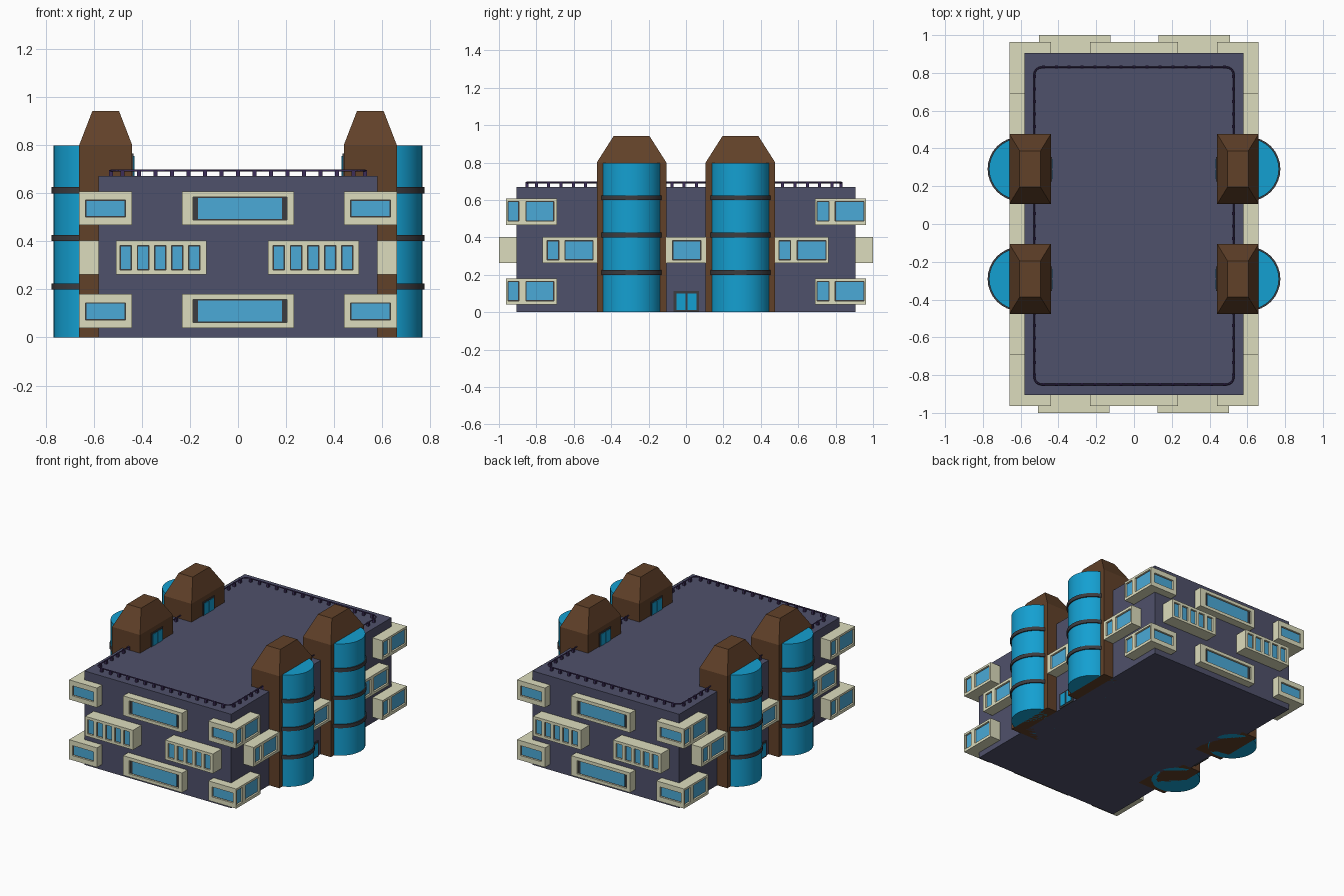
import bpy, bmesh, math
from mathutils import Matrix

if "Cube" in bpy.data.objects:
    bpy.data.objects.remove(bpy.data.objects["Cube"])


def mat(name, r, g, b):
    m = bpy.data.materials.new(name)
    m.diffuse_color = (r, g, b, 1)
    m.use_nodes = True
    m.node_tree.nodes["Principled BSDF"].inputs["Base Color"].default_value = m.diffuse_color
    return m


SLATE = mat("slate", 0.078, 0.082, 0.145)
CREAM = mat("cream", 0.72, 0.72, 0.51)
BROWN = mat("brown", 0.12, 0.053, 0.022)
CYAN = mat("cyan", 0.007, 0.35, 0.64)
GLASS = mat("glass", 0.07, 0.40, 0.68)
DARK = mat("dark", 0.045, 0.045, 0.05)
PURPLE = mat("purple", 0.045, 0.026, 0.10)


def finish(name, bm, material):
    bmesh.ops.recalc_face_normals(bm, faces=bm.faces)
    me = bpy.data.meshes.new(name)
    bm.to_mesh(me)
    bm.free()
    me.materials.append(material)
    ob = bpy.data.objects.new(name, me)
    bpy.context.collection.objects.link(ob)
    return ob


def add_box(bm, b):
    x0, x1, y0, y1, z0, z1 = b
    m = Matrix.Translation(((x0 + x1) / 2, (y0 + y1) / 2, (z0 + z1) / 2))
    m = m @ Matrix.Diagonal((x1 - x0, y1 - y0, z1 - z0, 1))
    return bmesh.ops.create_cube(bm, size=1, matrix=m)["verts"]


def turned(b):
    return (-b[1], -b[0], -b[3], -b[2], b[4], b[5])


def boxes(name, material, items, both=True):
    """Boxes in one object, repeated by a half turn about z."""
    bm = bmesh.new()
    for b in items:
        add_box(bm, b)
        if both:
            add_box(bm, turned(b))
    return finish(name, bm, material)


# main block
boxes("main_block", SLATE, [(-0.58, 0.58, -0.905, 0.905, 0, 0.67)], both=False)

# projecting window bays (front and right side, then half turn)
pods, cuts, backs, panes = [], [], [], []
DEPTH = 0.016


def opening(side, face, a0, a1, z0, z1, inset=0.004):
    def slab(lo, hi, i, j):
        if side == "front":
            return (a0 + i, a1 - i, -face + lo, -face + hi, z0 + j, z1 - j)
        return (face - hi, face - lo, a0 + i, a1 - i, z0 + j, z1 - j)
    cuts.append(slab(-0.03, DEPTH, 0, 0))
    backs.append(slab(DEPTH - 0.003, DEPTH + 0.003, 0, 0))
    panes.append(slab(DEPTH - 0.006, DEPTH, inset, 0.004))


F, S = 0.963, 0.66
for z in (0.04, 0.467):
    z1 = z + 0.14
    # corner bays
    pods += [(0.44, S, -F, -0.69, z, z1), (0.44, S, 0.69, F, z, z1)]
    for x0 in (-0.633, 0.468):
        opening("front", F, x0, x0 + 0.165, z + 0.033, z + 0.104)
    for y0, y1 in ((-0.952, -0.893), (-0.856, -0.706), (0.70, 0.765), (0.797, 0.952)):
        opening("side", S, y0, y1, z + 0.02, z + 0.125)
    # centre bays
    pods.append((-0.233, 0.233, -F, -0.88, z, z1))
    opening("front", F, -0.187, 0.204, z + 0.022, z + 0.117, 0.021)

# middle floor, front bays with five lights
for x0, x1, w0 in ((-0.507, -0.13, -0.49), (0.125, 0.502, 0.146)):
    pods.append((x0, x1, -1.0, -0.88, 0.262, 0.402))
    for i in range(5):
        w = w0 + i * 0.0712
        opening("front", 1.0, w, w + 0.048, 0.28, 0.383)

# middle floor, side bays
for y0, y1, lights in ((-0.767, -0.476, ((-0.743, -0.68), (-0.647, -0.497))),
                       (-0.107, 0.107, ((-0.072, 0.08),)),
                       (0.476, 0.763, ((0.497, 0.56), (0.594, 0.749)))):
    pods.append((0.55, S, y0, y1, 0.262, 0.402))
    for a, b in lights:
        opening("side", S, a, b, 0.28, 0.383)

bays = boxes("window_bays", CREAM, pods)
cutter = boxes("window_cutter", CREAM, cuts)
cutter.hide_render = True
cutter.hide_viewport = True
cutter.display_type = "WIRE"
cut = bays.modifiers.new("openings", "BOOLEAN")
cut.operation = "DIFFERENCE"
cut.solver = "EXACT"
cut.object = cutter
boxes("window_frames", DARK, backs)
boxes("window_glass", GLASS, panes)

# stair towers with hipped caps, glazed drums and rings
shafts, drums, rings = bmesh.new(), bmesh.new(), bmesh.new()


def drum(bm, x, y, r, z0, z1):
    bmesh.ops.create_cone(bm, cap_ends=True, segments=32, radius1=r, radius2=r,
                          depth=z1 - z0, matrix=Matrix.Translation((x, y, (z0 + z1) / 2)))


for sx in (-1, 1):
    for sy in (-1, 1):
        cx, cy = 0.55 * sx, 0.291 * sy
        vs = add_box(shafts, (cx - 0.11, cx + 0.11, cy - 0.186, cy + 0.186, 0, 0.80))
        top = [f for f in {f for v in vs for f in v.link_faces}
               if f.calc_center_median().z > 0.79]
        ext = bmesh.ops.extrude_face_region(shafts, geom=top)["geom"]
        bmesh.ops.delete(shafts, geom=top, context="FACES")
        for v in ext:
            if isinstance(v, bmesh.types.BMVert):
                v.co.x = cx + (v.co.x - cx) * 0.5
                v.co.y = cy + (v.co.y - cy) * 0.515
                v.co.z = 0.942
        drum(drums, 0.605 * sx, cy, 0.162, 0, 0.798)
        for z in (0.212, 0.413, 0.612):
            drum(rings, 0.605 * sx, cy, 0.17, z - 0.013, z + 0.013)
finish("stair_towers", shafts, BROWN)
for ob in (finish("glazed_drums", drums, CYAN), finish("drum_rings", rings, DARK)):
    bpy.context.view_layer.objects.active = ob
    ob.select_set(True)
    bpy.ops.object.shade_smooth_by_angle(angle=math.radians(30))
    ob.select_set(False)

# roof doors in the towers
frames, leaves = [], []
for y in (-0.291, 0.291):
    frames.append((0.434, 0.45, y - 0.065, y + 0.065, 0.66, 0.765))
    for s in (-0.029, 0.029):
        leaves.append((0.431, 0.445, y + s - 0.025, y + s + 0.025, 0.672, 0.755))
# ground entrance doors
frames.append((0.57, 0.588, -0.066, 0.07, 0, 0.112))
leaves += [(0.575, 0.592, -0.052, -0.004, 0.012, 0.10),
           (0.575, 0.592, 0.008, 0.056, 0.012, 0.10)]
boxes("door_frames", DARK, frames)
boxes("door_leaves", CYAN, leaves)

# roof railing with rounded corners
RX, RY, CY, R = 0.528, 0.84, -0.01, 0.04
pts = []
for k, (sx, sy) in enumerate(((1, 1), (-1, 1), (-1, -1), (1, -1))):
    for i in range(5):
        a = math.radians(90 * k + 22.5 * i)
        pts.append((sx * (RX - R) + R * math.cos(a), CY + sy * (RY - R) + R * math.sin(a), 0.694))
cu = bpy.data.curves.new("roof_rail", "CURVE")
cu.dimensions = "3D"
cu.bevel_depth = 0.005
cu.bevel_resolution = 0
sp = cu.splines.new("POLY")
sp.points.add(len(pts) - 1)
for p, c in zip(sp.points, pts):
    p.co = (*c, 1)
sp.use_cyclic_u = True
cu.materials.append(PURPLE)
bpy.context.collection.objects.link(bpy.data.objects.new("roof_rail", cu))

# railing posts
spots = [(-0.48 + i * 0.96 / 14, CY + s * RY) for i in range(15) for s in (-1, 1)]
spots += [(s * RX, CY - 0.79 + i * 1.58 / 24) for i in range(25) for s in (-1, 1)]
boxes("rail_posts", PURPLE, [(x - 0.008, x + 0.008, y - 0.008, y + 0.008, 0.665, 0.695)
                             for x, y in spots], both=False)
